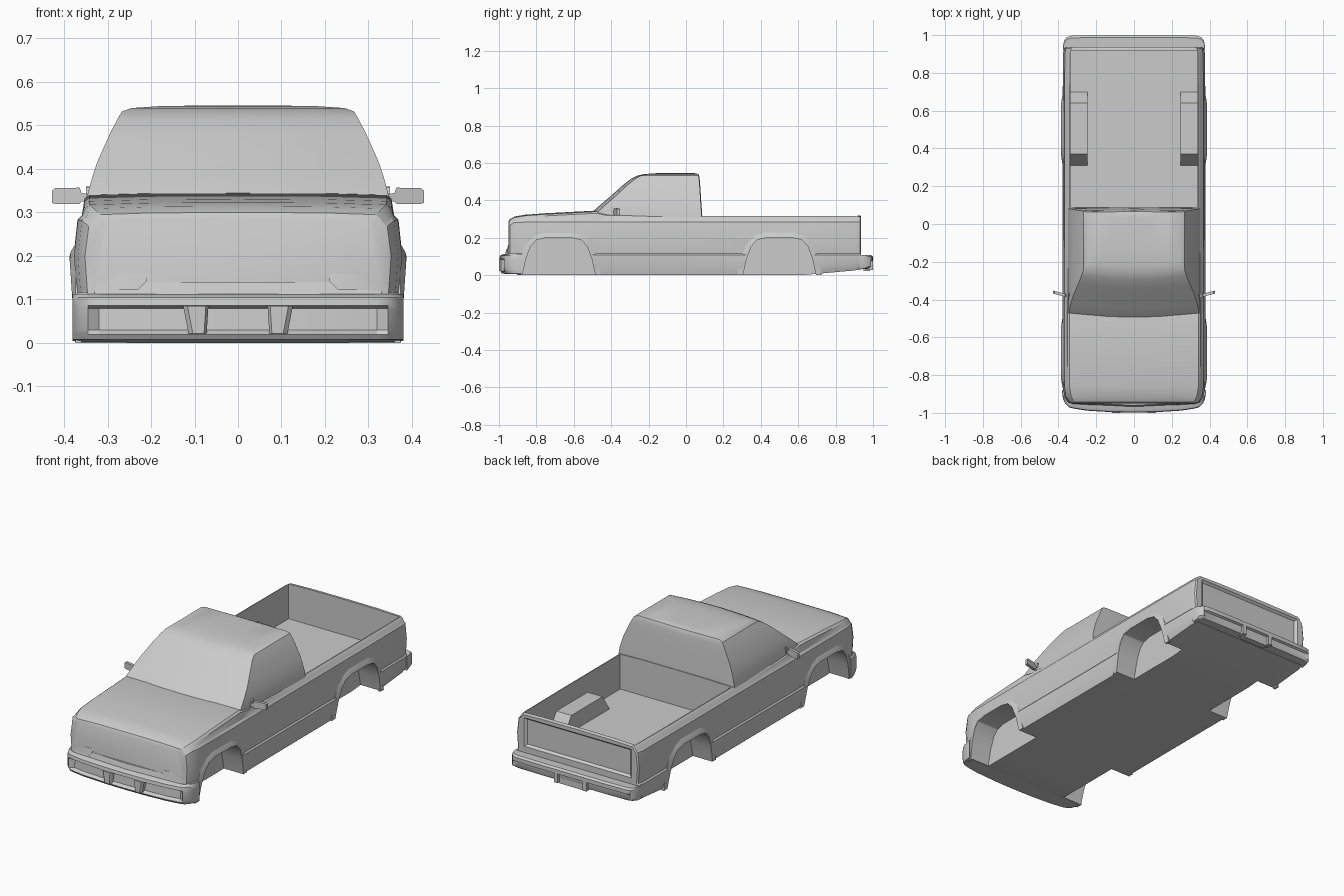
import bpy, bmesh, math

if "Cube" in bpy.data.objects:
    bpy.data.objects.remove(bpy.data.objects["Cube"])


def finish(name, bm, angle=30):
    bmesh.ops.recalc_face_normals(bm, faces=bm.faces)
    me = bpy.data.meshes.new(name)
    bm.to_mesh(me)
    bm.free()
    ob = bpy.data.objects.new(name, me)
    bpy.context.collection.objects.link(ob)
    smooth(ob, angle)
    return ob


def activate(ob):
    bpy.ops.object.select_all(action='DESELECT')
    ob.select_set(True)
    bpy.context.view_layer.objects.active = ob


def smooth(ob, angle=30):
    activate(ob)
    bpy.ops.object.shade_smooth_by_angle(angle=math.radians(angle))


def loft(name, rings, angle=30):
    """Skin closed rings of equal length and cap both ends."""
    bm = bmesh.new()
    vs = [[bm.verts.new(p) for p in r] for r in rings]
    n = len(rings[0])
    for a, b in zip(vs, vs[1:]):
        for i in range(n):
            bm.faces.new((a[i], a[(i + 1) % n], b[(i + 1) % n], b[i]))
    bm.faces.new(vs[0])
    bm.faces.new(vs[-1])
    return finish(name, bm, angle)


def prism(name, yz, x0, x1):
    return loft(name, [[(x, y, z) for y, z in yz] for x in (x0, x1)])


def box(name, x0, x1, y0, y1, z0, z1):
    return prism(name, [(y0, z0), (y1, z0), (y1, z1), (y0, z1)], x0, x1)


def boolean(ob, other, op='DIFFERENCE'):
    activate(ob)
    m = ob.modifiers.new('cut', 'BOOLEAN')
    m.operation, m.object, m.solver = op, other, 'EXACT'
    bpy.ops.object.modifier_apply(modifier=m.name)
    bpy.data.objects.remove(other, do_unlink=True)


# Lower body: lofted cross-sections along y
def section(y, w, top, bot):
    half = [(0, bot), (w - .012, bot), (w, max(.05, bot + .01)), (w + .001, .108),
            (w - .006, .116), (w, .2), (w - .009, min(.283, top - .032)),
            (w - .019, min(.293, top - .024)), (w - .025, top - .014),
            (w - .036, top - .005), (.2, top - .001), (0, top)]
    return [(x, y, z) for x, z in half] + [(-x, y, z) for x, z in half[-2:0:-1]]


stations = [(-.95, .335, .285, .03), (-.942, .352, .300, .02), (-.915, .368, .314, .01),
            (-.86, .377, .323, 0), (-.75, .378, .331, 0), (-.48, .378, .345, 0),
            (-.42, .378, .332, 0), (0, .377, .32, 0), (.62, .377, .32, 0),
            (.90, .375, .32, .025), (.93, .369, .319, .03), (.936, .362, .316, .03)]
body = loft('lower_body', [section(*s) for s in stations])

# Cargo bed opening, inner wheel housings, wheel pockets, tailgate recess
arch = [(.305, 0), (.325, .09), (.35, .155), (.38, .188), (.43, .2),
        (.57, .2), (.62, .188), (.65, .155), (.675, .09), (.695, 0)]
boolean(body, box('bed_cutter', -.335, .335, .089, .916, .125, .6))
for s in (1, -1):
    well = [(.30, .11), (.37, .215), (.64, .215), (.71, .11)]
    boolean(body, prism('housing', well, s * .245, s * .345), 'UNION')
    for dy in (0, -1.18):
        pocket = [(.305, -.1)] + arch + [(.695, -.1)]
        boolean(body, prism('pocket_cutter', [(y + dy, z) for y, z in pocket], s * .255, s * .5))
recess = loft('recess_cutter', [[(-w, y, a), (w, y, a), (w, y, b), (-w, y, b)] for y, w, a, b in
                                ((.923, .31, .15, .285), (.945, .335, .132, .303))])
boolean(body, recess)
smooth(body)

# Flared lips around the wheel openings
for s, side in ((1, 'right'), (-1, 'left')):
    for dy, end in ((0, 'rear'), (-1.18, 'front')):
        rings = []
        for y, z in arch:
            d = math.hypot(y - .5, z - .03)
            oy, oz = y + .03 * (y - .5) / d, max(0, z + .03 * (z - .03) / d)
            lip = .374 + .013 * min(1, z / .19)
            rings.append([(s * .36, y + dy, z), (s * lip, y + dy, z),
                          (s * (lip - .002), y * .7 + oy * .3 + dy, z * .7 + oz * .3),
                          (s * .374, oy + dy, oz), (s * .36, oy + dy, oz)])
        loft(f'{end}_arch_lip_{side}', rings)

# Cab: stacked plan outlines (z, front y, rear y, half width)
levels = [(.29, -.515, .084, .352), (.345, -.465, .082, .345), (.385, -.42, .079, .334),
          (.42, -.38, .077, .322), (.48, -.315, .073, .295), (.515, -.272, .07, .277),
          (.532, -.24, .067, .267), (.540, -.205, .063, .245), (.5445, -.16, .05, .18),
          (.546, -.12, .03, .08)]
rings = []
for z, yf, yr, w in levels:
    bow = .028 * w / .345
    front = [(w * t, yf - bow * (1 - t * t), z) for t in (1, .75, .4, 0, -.4, -.75, -1)]
    rings.append([(w, yr, z)] + front + [(-w, yr, z), (0, yr + .003, z)])
loft('cab', rings, 35)

# Bumpers: profile swept across x, curving back at the corners
def bumper(name, sgn, plan, back, prof, inset_end):
    half = [(x, yf) for x, yf in plan]
    rings = []
    for x, yf in [(-x, y) for x, y in reversed(half[1:])] + half:
        k = 1 if abs(x) < inset_end else 0
        rings.append([(x, sgn * (back if d is None else min(back + .004, yf + d * (1 if not hollow else k))), z)
                      for d, z, hollow in prof])
    return loft(name, rings)


front_prof = [(None, .112), (.02, .112), (.003, .104), (0, .086), (.027, .079),
              (.024, .03), (.006, .02), (.014, .008), (None, .004)]
front_prof = [(d, z, d in (.027, .024)) for d, z in front_prof]
front_plan = [(0, -.998), (.12, -.996), (.25, -.988), (.32, -.977), (.345, -.97),
              (.365, -.95), (.376, -.925), (.381, -.89)]
bumper('front_bumper', 1, front_plan, -.882, front_prof, .33)
rear_prof = [(None, .105), (.012, .108), (0, .1), (0, .078), (.012, .073),
             (.016, .045), (.02, .035), (None, .03)]
rear_prof = [(d, z, d in (.012, .016) and z < .08) for d, z in rear_prof]
rear_plan = [(0, -1), (.2, -1), (.33, -.997), (.355, -.99), (.37, -.972), (.376, -.94)]
bumper('rear_bumper', -1, rear_plan, -.92, rear_prof, .34)

# Bumper guards, plate holder, corner lamps, mirrors
for s, side in ((1, 'right'), (-1, 'left')):
    loft(f'front_guard_{side}', [[(s * a, y, .085), (s * b, y, .085), (s * (b - .012), y, .022),
                                  (s * (a + .004), y, .022)] for y, a, b in
                                 ((-.96, .068, .126), (-.99, .068, .126), (-1.0, .074, .116))])
    box(f'rear_guard_{side}', s * .075, s * .098, .96, 1.0, .028, .085)
    loft(f'corner_lamp_{side}', [[(s * x, y, a), (s * x, -.90, a), (s * x, -.90, .16), (s * x, y + .006, .16)]
                                 for x, y, a in ((.21, -.956, .142), (.23, -.958, .122),
                                                 (.325, -.952, .122), (.347, -.94, .122))])
    loft(f'side_mirror_{side}', [[(s * x, y - .008, a), (s * x, y + .008, a),
                                  (s * x, y + .008, b), (s * x, y - .008, b)] for x, y, a, b in
                                 ((.335, -.385, .325, .34), (.36, -.378, .325, .345),
                                  (.364, -.377, .32, .357), (.42, -.363, .32, .356),
                                  (.428, -.361, .322, .35))])
    prism(f'mirror_mount_{side}', [(-.40, .32), (-.365, .32), (-.365, .36), (-.375, .358)],
          s * .33, s * .35)
box('plate_holder', -.075, .075, .95, .985, .022, .075)
# Lower grille ledge
loft('grille_ledge', [[(x, y, .11), (x, -.9, .11), (x, -.9, .142), (x, y + .008, .14)]
                      for x, y in ((-.355, -.93), (-.33, -.952), (0, -.968), (.33, -.952), (.355, -.93))])
